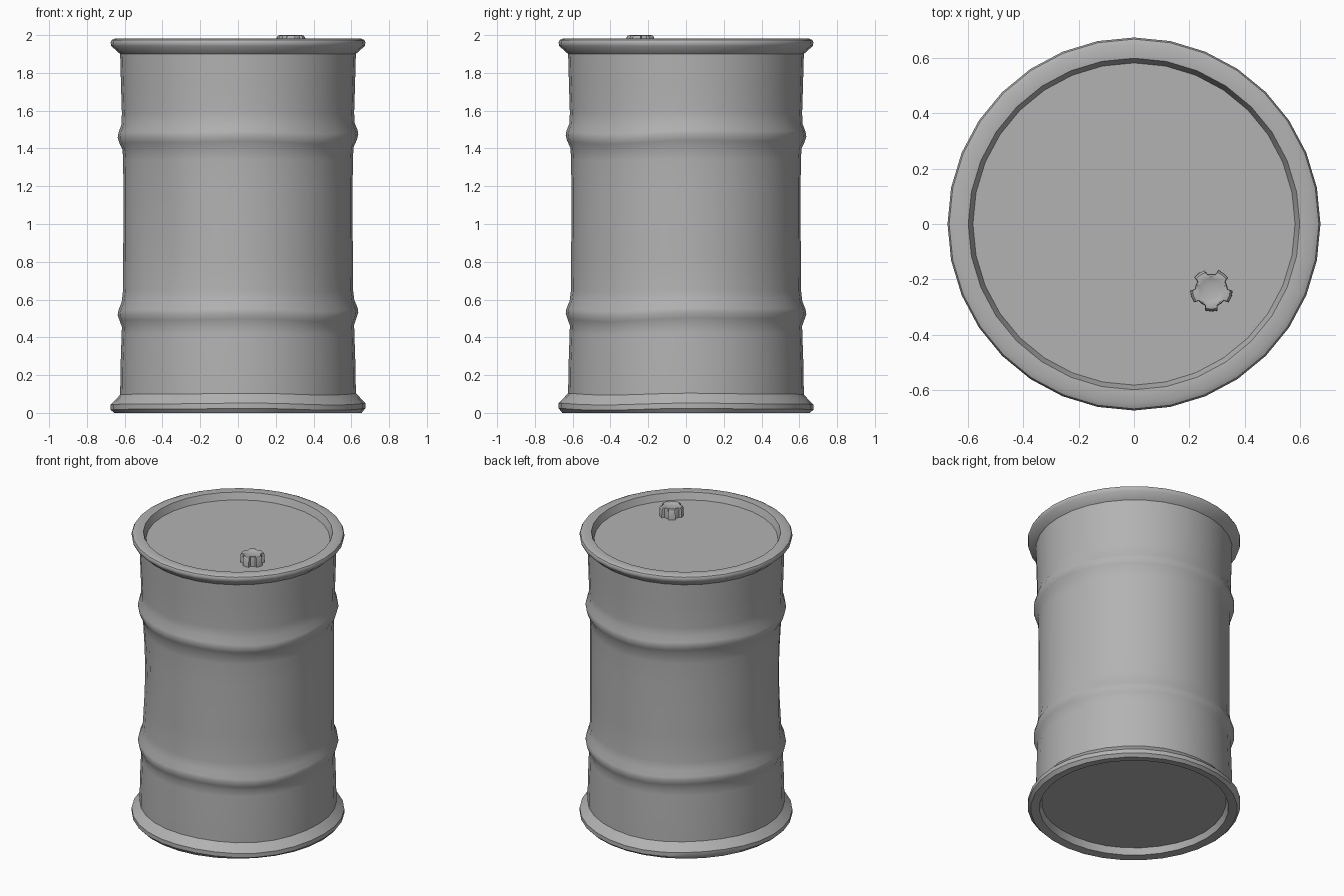
import bpy, bmesh
from math import sin, cos, pi, radians, exp, atan2

if "Cube" in bpy.data.objects:
    bpy.data.objects.remove(bpy.data.objects["Cube"])

SEG = 32
steel = bpy.data.materials.new("dark_steel")
steel.diffuse_color = (0.45, 0.45, 0.45, 1)
steel.use_nodes = True
steel.node_tree.nodes["Principled BSDF"].inputs["Base Color"].default_value = steel.diffuse_color


def finish(name, bm, angle=38):
    bmesh.ops.recalc_face_normals(bm, faces=bm.faces)
    me = bpy.data.meshes.new(name)
    bm.to_mesh(me)
    bm.free()
    me.materials.append(steel)
    ob = bpy.data.objects.new(name, me)
    bpy.context.collection.objects.link(ob)
    bpy.ops.object.select_all(action='DESELECT')
    ob.select_set(True)
    bpy.context.view_layer.objects.active = ob
    bpy.ops.object.shade_smooth_by_angle(angle=radians(angle))
    return ob


def skin(bm, rings):
    # bridge consecutive vertex loops and cap both ends
    n = len(rings[0])
    for a, b in zip(rings, rings[1:]):
        for i in range(n):
            j = (i + 1) % n
            bm.faces.new((a[i], a[j], b[j], b[i]))
    bm.faces.new(rings[0][::-1])
    bm.faces.new(rings[-1])


def worn(r, t, z):
    # long shallow dent on the front left, wavy hoops and rim edges
    da = atan2(sin(t - radians(222)), cos(t - radians(222)))
    if 0.08 < z < 1.92:
        r -= 0.024 * exp(-(da / 0.3) ** 2 - ((z - 1.0) / 0.33) ** 2)
    wave = 0.6 * sin(3 * t + 0.6) + 0.4 * sin(5 * t + 2)
    front = 0.5 - 0.5 * sin(t)
    hoop = exp(-((z - 0.53) / 0.1) ** 2) + exp(-((z - 1.47) / 0.1) ** 2)
    dz = hoop * (0.011 * wave - 0.01 * front)
    if 0.01 < z < 0.12:
        dz += 0.006 * wave
    return r, z + dz


# Drum shell: recessed base, rims, two hoops, recessed lid
profile = [(0.585, 0.05), (0.60, 0.006), (0.655, 0.0), (0.674, 0.02), (0.674, 0.048),
           (0.624, 0.10), (0.622, 0.25), (0.616, 0.42), (0.615, 0.465), (0.627, 0.50),
           (0.637, 0.53), (0.633, 0.555), (0.616, 0.595), (0.609, 0.65),
           (0.608, 0.82), (0.607, 1.0), (0.607, 1.18), (0.608, 1.34),
           (0.612, 1.405), (0.628, 1.44), (0.637, 1.47), (0.633, 1.495),
           (0.617, 1.535), (0.615, 1.59), (0.620, 1.75), (0.624, 1.90),
           (0.671, 1.942), (0.675, 1.962), (0.669, 1.974), (0.650, 1.983),
           (0.60, 1.979), (0.583, 1.932)]
bm = bmesh.new()
rings = []
for r, z in profile:
    ring = []
    for i in range(SEG):
        t = 2 * pi * i / SEG
        rr, zz = worn(r, t, z)
        ring.append(bm.verts.new((rr * cos(t), rr * sin(t), zz)))
    rings.append(ring)
skin(bm, rings)
finish("drum_body", bm)

# Screw cap with five grip lugs and a softly dished top
CX, CY = 0.28, -0.24
outline = []
for k in range(5):
    mid = -90 + 72 * k
    for off, lug in ((-22, 0), (-17, 1), (0, 1), (17, 1), (22, 0), (36, 0)):
        outline.append((radians(mid + off), lug))
levels = [(0.060, 0.077, 1.928), (0.060, 0.076, 1.986), (0.057, 0.068, 1.998),
          (0.052, 0.054, 2.0), (0.042, 0.042, 1.996), (0.025, 0.025, 1.992)]
bm = bmesh.new()
rings = [[bm.verts.new((CX + (ro if lug else ri) * cos(a),
                        CY + (ro if lug else ri) * sin(a), z)) for a, lug in outline]
         for ri, ro, z in levels]
skin(bm, rings)
finish("screw_cap", bm)
